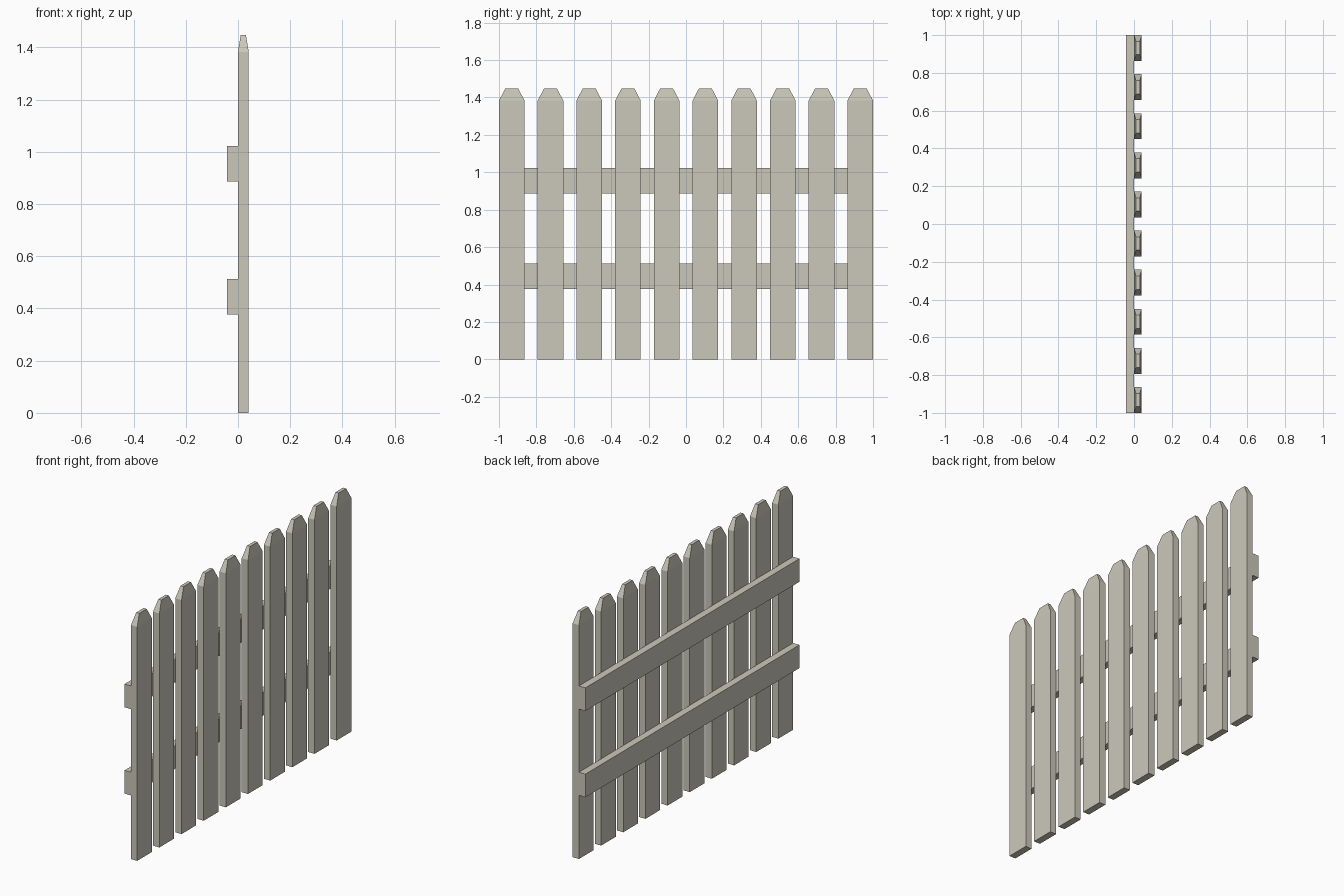
import bpy, bmesh

if "Cube" in bpy.data.objects:
    bpy.data.objects.remove(bpy.data.objects["Cube"])

# single weathered wood colour
wood = bpy.data.materials.new("pale_wood")
wood.diffuse_color = (0.60, 0.58, 0.49, 1)
wood.use_nodes = True
wood.node_tree.nodes["Principled BSDF"].inputs["Base Color"].default_value = wood.diffuse_color


def loft(name, sections):
    """Stack of rectangles (x0, x1, y0, y1, z) joined into a closed solid."""
    bm = bmesh.new()
    rings = [[bm.verts.new(p) for p in ((x0, y0, z), (x1, y0, z), (x1, y1, z), (x0, y1, z))]
             for x0, x1, y0, y1, z in sections]
    for a, b in zip(rings, rings[1:]):
        for i in range(4):
            j = (i + 1) % 4
            bm.faces.new((a[i], a[j], b[j], b[i]))
    bm.faces.new(rings[0][::-1])
    bm.faces.new(rings[-1])
    bmesh.ops.recalc_face_normals(bm, faces=bm.faces)
    mesh = bpy.data.meshes.new(name)
    bm.to_mesh(mesh)
    bm.free()
    mesh.materials.append(wood)
    obj = bpy.data.objects.new(name, mesh)
    bpy.context.collection.objects.link(obj)
    return obj


# upright pickets with tapered, flat-topped tips
COUNT, HALF_W, DEPTH = 10, 0.0685, 0.041
pitch = (2 - 2 * HALF_W) / (COUNT - 1)
for k in range(COUNT):
    y = -1 + HALF_W + k * pitch
    loft(f"picket_{k + 1}", [
        (0, DEPTH, y - HALF_W, y + HALF_W, 0),
        (0, DEPTH, y - HALF_W, y + HALF_W, 1.383),
        (0.0105, DEPTH - 0.0105, y - 0.035, y + 0.035, 1.447),
    ])

# two horizontal rails along the back
for name, z in (("lower_rail", 0.376), ("upper_rail", 0.886)):
    loft(name, [(-0.042, 0, -1, 1, z), (-0.042, 0, -1, 1, z + 0.137)])
